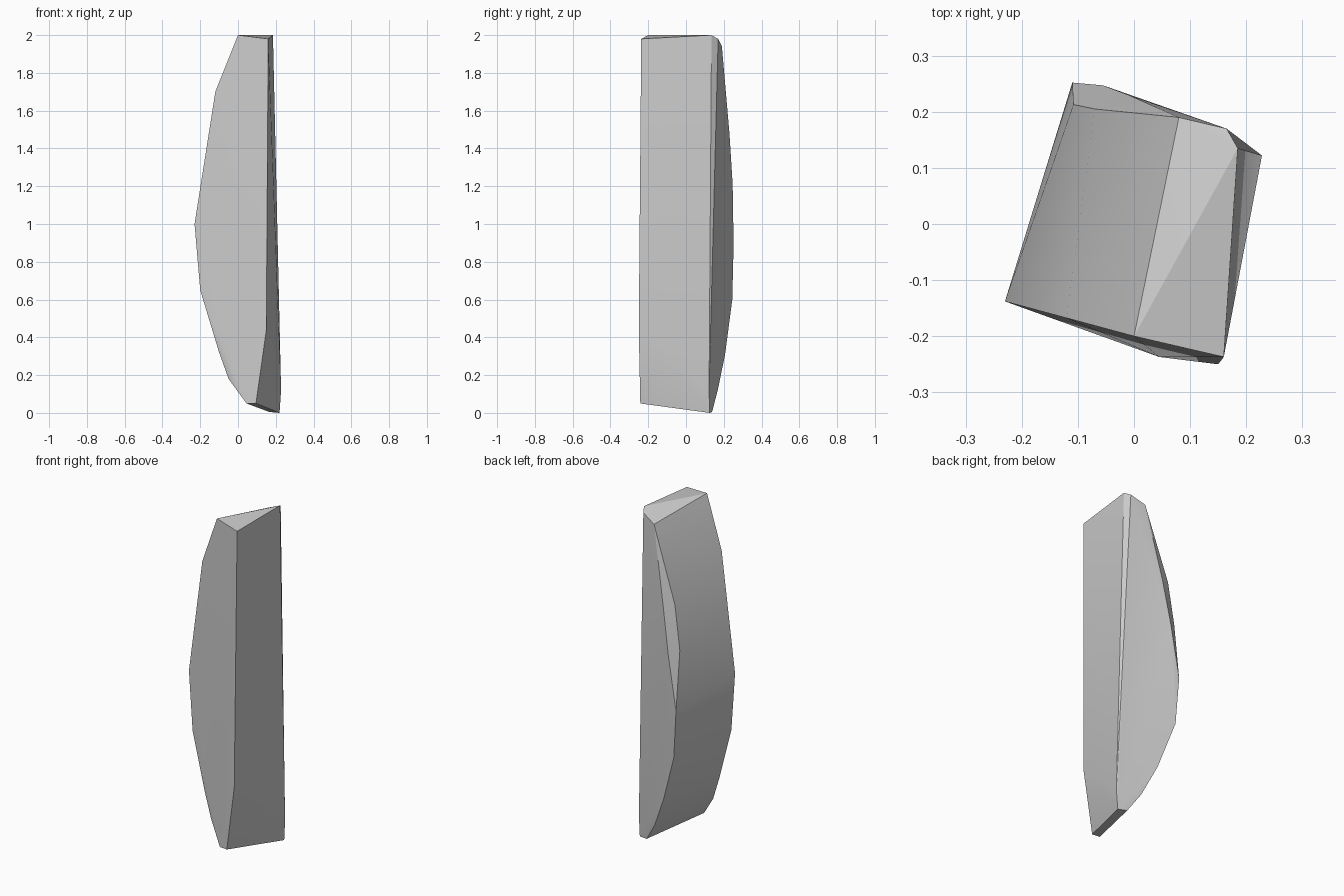
import bpy
import bmesh
import math
from mathutils import Vector

old_cube = bpy.data.objects.get("Cube")
if old_cube:
    bpy.data.objects.remove(old_cube, do_unlink=True)


def make_material(name, colour):
    material = bpy.data.materials.new(name)
    material.use_nodes = True
    material.diffuse_color = colour
    shader = material.node_tree.nodes["Principled BSDF"]
    shader.inputs["Base Color"].default_value = colour
    return material


def front_plane(x, z):
    """Place a profile point on the slanted front face."""
    return Vector((x, -0.2 - 0.27 * x, z))


# Bowed outline of the front face, from the top round to the foot
front_outline = [front_plane(x, z) for x, z in (
    (0, 2), (-.12, 1.7), (-.23, 1), (-.2, .65), (-.1, .32), (-.05, .18))]

# Straight edge of the front face, bent inward at the foot
front_edge = [Vector(p) for p in (
    (.16, -.237, 1.98), (.15, -.25, .44), (.095, -.242, .05), (.045, -.237, .05))]

# Rim of the back face, with its tapering chamfer above the middle
back_rim = [Vector(p) for p in (
    (.165, .17, 1.98), (-.01, .23, 1.48), (-.055, .247, 1.21), (-.11, .252, .89),
    (-.09, .245, .6), (.005, .207, .31), (.09, .168, .12), (.165, .138, .005))]
chamfer_rim = [Vector(p) for p in (
    (.08, .19, 1.94), (-.07, .205, 1.5), (-.108, .213, 1.24))]

# Long outer edge at the back
outer_edge = [Vector(p) for p in ((.185, .135, 2), (.228, .122, .12), (.22, .125, 0))]

# Close the outlines into one solid shard
mesh = bpy.data.meshes.new("stone_shard")
bm = bmesh.new()
for point in front_outline + front_edge + back_rim + chamfer_rim + outer_edge:
    bm.verts.new(point)
hull = bmesh.ops.convex_hull(bm, input=bm.verts[:], use_existing_faces=False)
loose = [v for v in bm.verts if not v.link_faces]
bmesh.ops.delete(bm, geom=loose, context="VERTS")

# Merge the nearly flat triangles into clean facets
bmesh.ops.dissolve_limit(bm, angle_limit=math.radians(1.5),
                         verts=bm.verts[:], edges=bm.edges[:])
bmesh.ops.recalc_face_normals(bm, faces=bm.faces[:])
bm.to_mesh(mesh)
bm.free()

shard = bpy.data.objects.new("stone_shard", mesh)
bpy.context.collection.objects.link(shard)
mesh.materials.append(make_material("stone grey", (0.6, 0.6, 0.6, 1)))

# Smooth the bowed side and keep the facet borders crisp
bpy.ops.object.select_all(action="DESELECT")
shard.select_set(True)
bpy.context.view_layer.objects.active = shard
bpy.ops.object.shade_smooth_by_angle(angle=math.radians(30))
